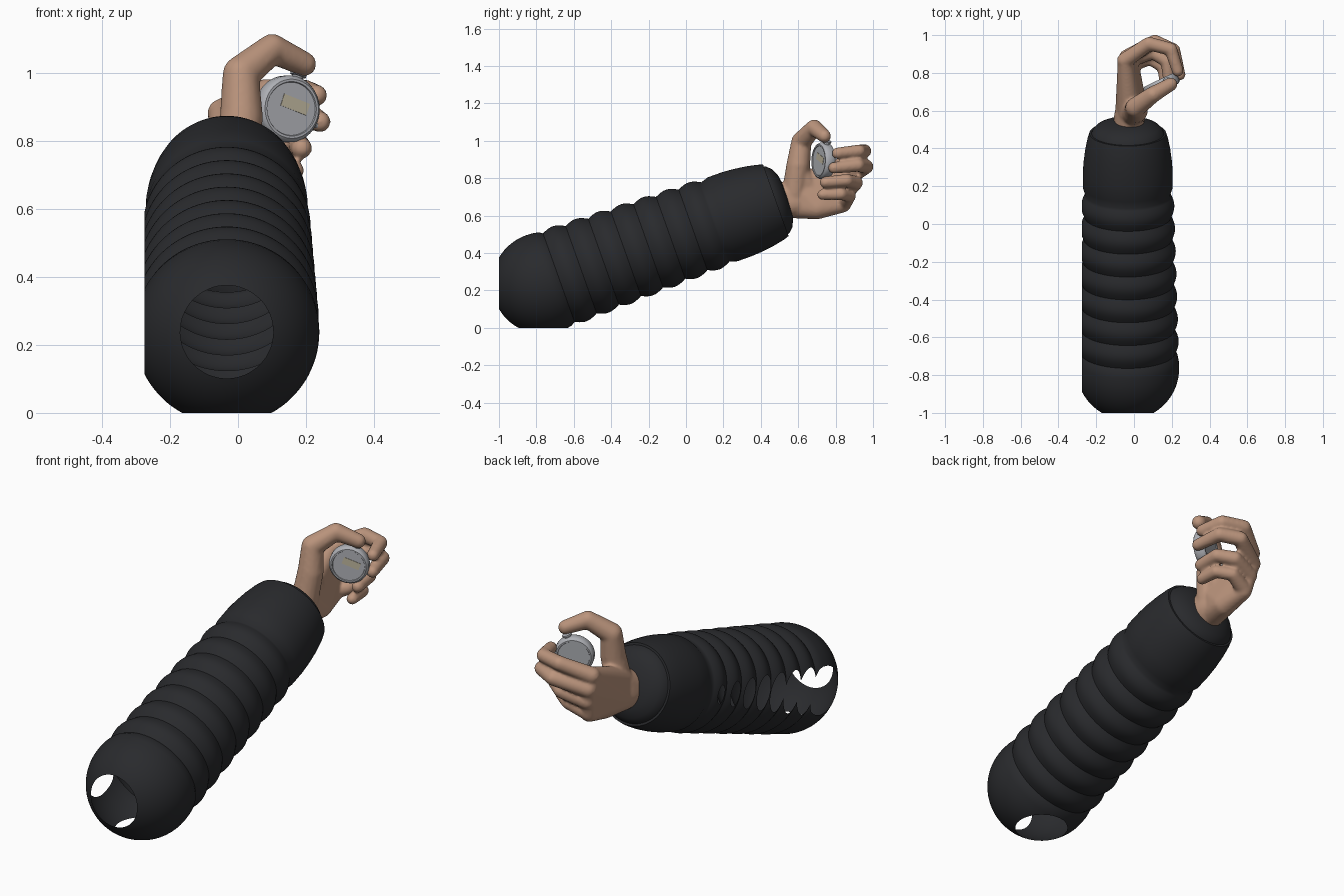
import bpy, bmesh, math
from mathutils import Vector, Matrix

if "Cube" in bpy.data.objects:
    bpy.data.objects.remove(bpy.data.objects["Cube"])


def material(name, rgb):
    m = bpy.data.materials.new(name)
    m.diffuse_color = (*rgb, 1)
    m.use_nodes = True
    m.node_tree.nodes["Principled BSDF"].inputs["Base Color"].default_value = m.diffuse_color
    return m


CLOTH = material("dark_cloth", (0.022, 0.023, 0.026))
SKIN = material("skin", (0.50, 0.30, 0.205))
METAL = material("metal", (0.42, 0.43, 0.46))
LABEL = material("label", (0.50, 0.45, 0.33))


def finish(bm, name, mat, angle=40):
    me = bpy.data.meshes.new(name)
    bm.to_mesh(me)
    bm.free()
    me.materials.append(mat)
    ob = bpy.data.objects.new(name, me)
    bpy.context.collection.objects.link(ob)
    bpy.ops.object.select_all(action='DESELECT')
    ob.select_set(True)
    bpy.context.view_layer.objects.active = ob
    bpy.ops.object.shade_smooth_by_angle(angle=math.radians(angle))
    return ob


def lathe(profile, matrix, segs):
    """Revolve (radius, height) points about local z."""
    bm = bmesh.new()
    rings = [[bm.verts.new((r * math.cos(2 * math.pi * i / segs), r * math.sin(2 * math.pi * i / segs), h))
              for i in range(segs)] for r, h in profile]
    for a, b in zip(rings, rings[1:]):
        for i in range(segs):
            j = (i + 1) % segs
            bm.faces.new((a[i], a[j], b[j], b[i]))
    bmesh.ops.remove_doubles(bm, verts=bm.verts, dist=1e-5)
    bm.transform(matrix)
    return bm


# sleeve: round lower end, scalloped ribs, tapered cuff with domed end
tilt = math.radians(19.6)
axis = Vector((0, math.cos(tilt), math.sin(tilt)))
frame = Matrix.Translation((-0.033, -0.765, 0.238)) @ axis.to_track_quat('Z', 'Y').to_matrix().to_4x4()
profile = [(0.272 * math.sin(a), -0.272 * math.cos(a))
           for a in [math.pi / 2 * k / 18 for k in range(18)]]
START, PITCH, COUNT = 0.09, 0.127, 7
profile += [(0.272, 0), (0.270, 0.04), (0.264, 0.07)]
for k in range(COUNT * 10 + 1):
    t = START + PITCH * k / 10
    profile.append((0.274 - 0.030 * t - 0.020 * (1 - abs(math.sin(math.pi * k / 10))), t))
profile += [(0.238, 1.02), (0.238, 1.10), (0.234, 1.16), (0.225, 1.23), (0.213, 1.29), (0.203, 1.322),
            (0.192, 1.322), (0.186, 1.335), (0.165, 1.357), (0.12, 1.378), (0.06, 1.388), (0, 1.39)]
bm = lathe(profile, frame, 96)
# open cuts on the front, bottom and left
for co, no in (((0, -1, 0), (0, -1, 0)), ((0, 0, 0), (0, 0, -1)), ((-0.275, 0, 0), (-1, 0, 0))):
    bmesh.ops.bisect_plane(bm, geom=bm.verts[:] + bm.edges[:] + bm.faces[:],
                           plane_co=co, plane_no=no, clear_outer=True)
finish(bm, "sleeve", CLOTH, 50)


# hand: hulls over balls (x, y, z, radius), fused by a voxel remesh
def hull(bm, balls):
    verts = []
    for x, y, z, r in balls:
        verts += bmesh.ops.create_uvsphere(bm, u_segments=16, v_segments=10, radius=r,
                                           matrix=Matrix.Translation((x, y, z)))['verts']
    res = bmesh.ops.convex_hull(bm, input=verts)
    bmesh.ops.delete(bm, geom=[v for v in set(res['geom_interior']) if isinstance(v, bmesh.types.BMVert)],
                     context='VERTS')


def chain(bm, balls):
    for a, b in zip(balls, balls[1:]):
        hull(bm, [a, b])


bm = bmesh.new()
# wrist and palm
hull(bm, [(-0.03, 0.44, 0.65, 0.09), (-0.025, 0.58, 0.67, 0.08), (-0.02, 0.58, 0.73, 0.07)])
hull(bm, [(-0.03, 0.58, 0.655, 0.07), (-0.02, 0.59, 0.75, 0.065), (-0.005, 0.70, 0.64, 0.06),
          (-0.045, 0.85, 0.875, 0.042), (-0.035, 0.87, 0.80, 0.045), (-0.015, 0.84, 0.66, 0.043)])
# thumb
chain(bm, [(-0.01, 0.58, 0.72, 0.068), (0.01, 0.60, 0.87, 0.064), (0.008, 0.617, 0.995, 0.054),
           (0.10, 0.685, 1.07, 0.044), (0.195, 0.74, 1.025, 0.036)])
hull(bm, [(0.01, 0.60, 0.85, 0.05), (-0.01, 0.66, 0.76, 0.05), (-0.02, 0.60, 0.72, 0.06)])
# four curled fingers
chain(bm, [(-0.048, 0.865, 0.88, 0.043), (0.08, 0.955, 0.945, 0.037), (0.195, 0.925, 0.945, 0.035),
           (0.232, 0.81, 0.933, 0.031)])
chain(bm, [(-0.038, 0.88, 0.81, 0.044), (0.11, 0.965, 0.862, 0.038), (0.21, 0.92, 0.87, 0.036),
           (0.242, 0.79, 0.855, 0.031)])
chain(bm, [(-0.025, 0.87, 0.74, 0.043), (0.10, 0.91, 0.775, 0.037), (0.175, 0.86, 0.788, 0.035),
           (0.187, 0.745, 0.778, 0.031)])
chain(bm, [(-0.015, 0.845, 0.665, 0.041), (0.085, 0.875, 0.705, 0.034), (0.155, 0.83, 0.715, 0.032),
           (0.165, 0.73, 0.712, 0.029)])
hand = finish(bm, "hand", SKIN, 180)
rm = hand.modifiers.new("fuse", 'REMESH')
rm.mode = 'VOXEL'
rm.voxel_size = 0.008
rm.use_smooth_shade = True
sm = hand.modifiers.new("soften", 'SMOOTH')
sm.factor = 0.5
sm.iterations = 7

# stopwatch: local z faces out, local y points to the crown
n = Vector((0.43, -0.90, 0.02)).normalized()
side = Vector((0, 0, 1)).cross(n).normalized()
up = n.cross(side)
rot = Matrix((side, up, n)).transposed().to_4x4() @ Matrix.Rotation(math.radians(-20), 4, 'Z')
watch = Matrix.Translation((0.145, 0.735, 0.893)) @ rot
half = [(0, 0.026), (0.078, 0.026), (0.080, 0.030), (0.087, 0.030), (0.093, 0.025), (0.098, 0.015)]
bm = lathe([(r, -h) for r, h in half] + half[::-1], watch, 64)
finish(bm, "stopwatch_case", METAL, 35)


def stud(name, angle, radius, reach):
    m = watch @ Matrix.Rotation(math.radians(angle), 4, 'Z') @ Matrix.Rotation(math.radians(-90), 4, 'X')
    finish(lathe([(0, 0.08), (radius * 0.7, 0.08), (radius * 0.7, reach - 0.012), (radius, reach - 0.010),
                  (radius, reach - 0.002), (radius * 0.85, reach), (0, reach)], m, 24), name, METAL, 35)


stud("crown", 0, 0.024, 0.114)
stud("side_button", -95, 0.012, 0.112)

# label on the watch face
bm = bmesh.new()
bmesh.ops.create_cube(bm, size=1, matrix=watch @ Matrix.Translation((0.008, 0.016, 0.0265))
                      @ Matrix.Diagonal((0.088, 0.036, 0.003, 1)))
finish(bm, "face_label", LABEL)
